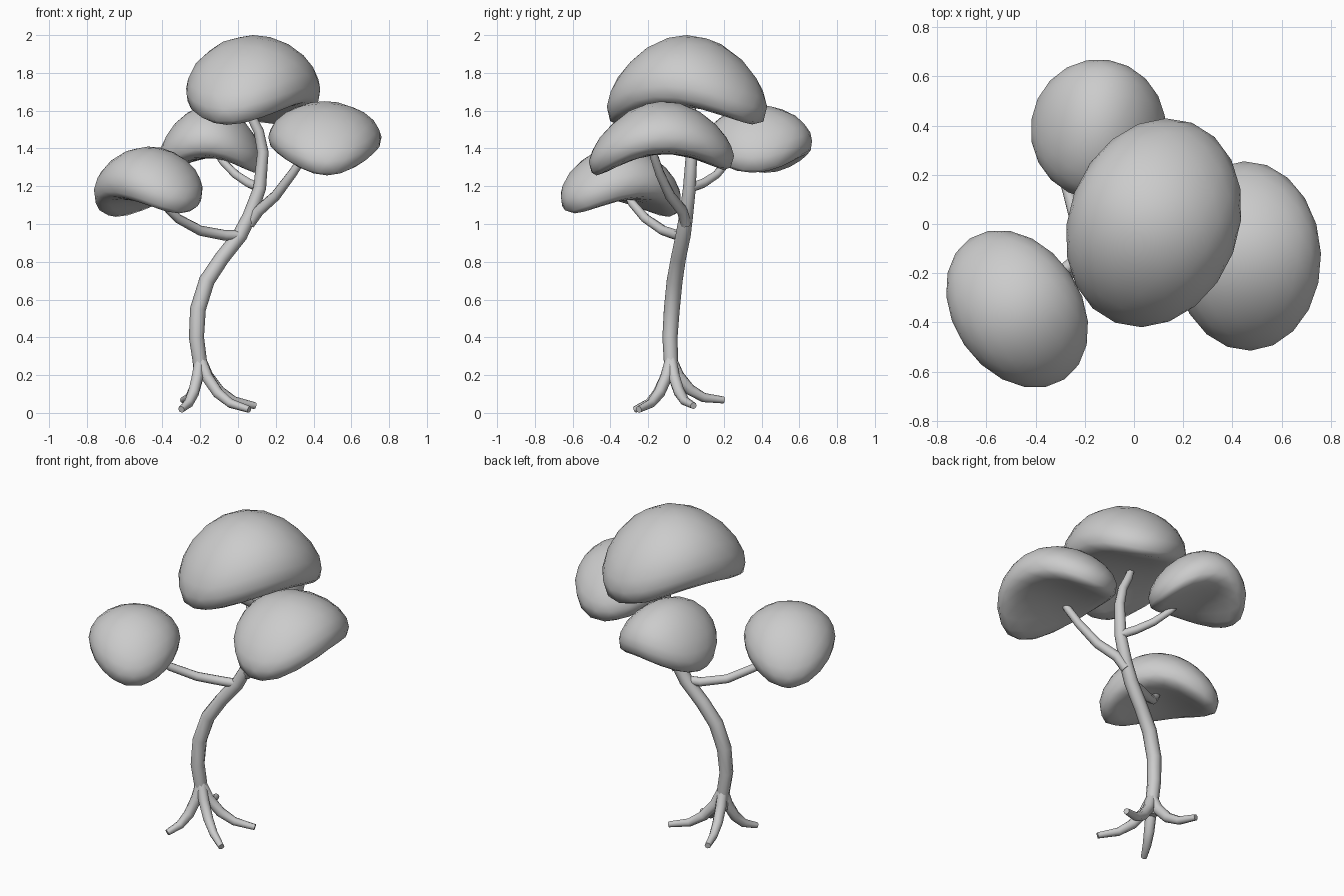
import bpy, bmesh
from math import radians
from mathutils import Matrix, Vector

if "Cube" in bpy.data.objects:
    bpy.data.objects.remove(bpy.data.objects["Cube"])


def tube(name, pts):
    """Tapered eight-sided limb; pts are (x, y, z, radius)."""
    cu = bpy.data.curves.new(name, 'CURVE')
    cu.dimensions = '3D'
    cu.bevel_depth = 1.0
    cu.bevel_resolution = 2
    cu.use_fill_caps = True
    sp = cu.splines.new('POLY')
    sp.points.add(len(pts) - 1)
    for p, (x, y, z, r) in zip(sp.points, pts):
        p.co = (x, y, z, 1)
        p.radius = r
    ob = bpy.data.objects.new(name, cu)
    bpy.context.collection.objects.link(ob)
    bpy.ops.object.select_all(action='DESELECT')
    ob.select_set(True)
    bpy.context.view_layer.objects.active = ob
    bpy.ops.object.convert(target='MESH')
    bpy.ops.object.shade_smooth_by_angle(angle=radians(60))


def canopy(name, centre, a, b, yaw, h, d, tilt=0.0, belly=0.09):
    """Domed leaf clump with a full underside, drooping at both ends of its long axis."""
    bm = bmesh.new()
    bmesh.ops.create_icosphere(bm, subdivisions=3, radius=1.0)
    for v in bm.verts:
        u, s, w = v.co
        if w >= 0:
            z = h * w ** 1.12
        else:
            z = -(belly + 0.045 * u * u) * (1 - max(0, 1 + w) ** 2.5)
        v.co = Vector((a * u, b * s, z - d * u * u + tilt * u))
    bmesh.ops.transform(bm, verts=bm.verts,
                        matrix=Matrix.Translation(centre) @ Matrix.Rotation(radians(yaw), 4, 'Z'))
    for f in bm.faces:
        f.smooth = True
    me = bpy.data.meshes.new(name)
    bm.to_mesh(me)
    bm.free()
    bpy.context.collection.objects.link(bpy.data.objects.new(name, me))


# Curving trunk
tube("trunk", [(-.20, -.08, .17, .03), (-.203, -.08, .28, .038), (-.22, -.085, .40, .04),
               (-.212, -.075, .55, .042), (-.165, -.06, .70, .042), (-.085, -.04, .82, .04),
               (.01, -.015, .94, .04), (.06, .0, 1.04, .037), (.115, .018, 1.19, .034),
               (.132, .03, 1.38, .03), (.11, .03, 1.49, .027), (.07, .03, 1.57, .025),
               (.05, .03, 1.63, .02)])

# Branches
tube("left_branch", [(.02, -.02, .94, .027), (-.07, -.045, .94, .028), (-.20, -.12, .965, .027),
                     (-.32, -.215, 1.03, .025), (-.40, -.285, 1.11, .022), (-.42, -.30, 1.14, .02)])
tube("right_branch", [(.06, .0, 1.0, .03), (.11, -.02, 1.07, .03), (.20, -.085, 1.15, .028),
                      (.29, -.14, 1.27, .025), (.35, -.17, 1.36, .023), (.37, -.18, 1.39, .018)])
tube("back_branch", [(.12, .02, 1.19, .025), (.06, .09, 1.215, .025), (-.01, .16, 1.26, .023),
                     (-.08, .22, 1.33, .02), (-.11, .25, 1.37, .016)])

# Spreading roots, each following the same curve from trunk to tip
tips = {"front_left_root": (-.30, -.27, .0), "front_right_root": (.06, -.25, .0),
        "right_root": (.09, .04, .02), "back_root": (-.29, .20, .05)}
for name, (tx, ty, tz) in tips.items():
    pts = []
    for f, z, r in ((0, .29, .03), (.14, .19, .032), (.36, .105, .03), (.62, .05, .025), (1, .018, .018)):
        pts.append((-.20 + (tx + .20) * f, -.08 + (ty + .08) * f, z + tz * f, r))
    tube(name, pts)

# Leaf clumps
canopy("top_canopy", (.08, .005, 1.73), .435, .345, 69, .27, .12, .0, .105)
canopy("right_canopy", (.46, -.13, 1.46), .385, .30, 92, .19, .115, .015)
canopy("back_canopy", (-.145, .385, 1.44), .275, .285, -8, .19, .09, .0)
canopy("left_canopy", (-.475, -.345, 1.22), .345, .26, -56, .19, .095, .01)
